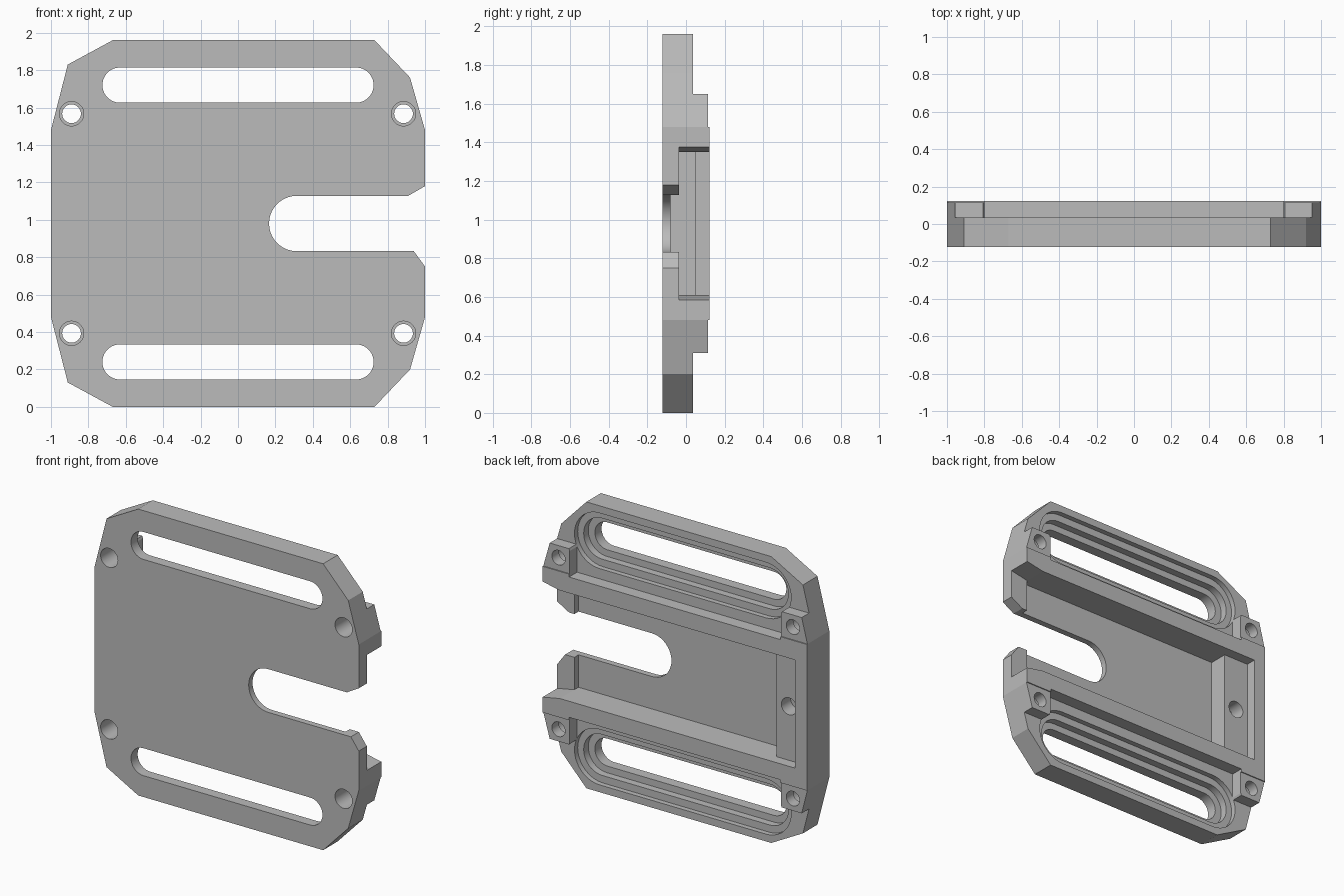
import bpy, bmesh, math

cube = bpy.data.objects.get("Cube")
if cube:
    bpy.data.objects.remove(cube, do_unlink=True)

FRONT, BACK, STEP = -0.122, 0.122, 0.035   # depth levels
MID = 0.98                                 # height of the symmetry line


def prism(name, outline, y0, y1):
    """Extrude an (x, z) outline from depth y0 to y1."""
    bm = bmesh.new()
    face = bm.faces.new([bm.verts.new((x, y0, z)) for x, z in outline])
    new = bmesh.ops.extrude_face_region(bm, geom=[face])["geom"]
    verts = [v for v in new if isinstance(v, bmesh.types.BMVert)]
    bmesh.ops.translate(bm, vec=(0, y1 - y0, 0), verts=verts)
    bmesh.ops.recalc_face_normals(bm, faces=bm.faces)
    mesh = bpy.data.meshes.new(name)
    bm.to_mesh(mesh)
    bm.free()
    obj = bpy.data.objects.new(name, mesh)
    bpy.context.scene.collection.objects.link(obj)
    return obj


def arc(cx, cz, r, start, end, n):
    return [(cx + r * math.cos(math.radians(start + (end - start) * i / n)),
             cz + r * math.sin(math.radians(start + (end - start) * i / n)))
            for i in range(n + 1)]


def circle(cx, cz, r):
    return arc(cx, cz, r, 0, 360, 40)[:-1]


def stadium(cz, half_length, r):
    c = half_length - r
    return arc(c, cz, r, -90, 90, 20) + arc(-c, cz, r, 90, 270, 20)


def box(x0, x1, z0, z1):
    return [(x0, z0), (x1, z0), (x1, z1), (x0, z1)]


def cut(outline, y0, y1):
    cutter = prism("cutter", outline, y0, y1)
    cutter.hide_render = True
    mod = plate.modifiers.new("cut", "BOOLEAN")
    mod.operation, mod.solver, mod.object = "DIFFERENCE", "EXACT", cutter
    bpy.ops.object.modifier_apply(modifier=mod.name)
    bpy.data.objects.remove(cutter, do_unlink=True)


# Main body with chamfered corners
plate = prism("mounting_plate", [
    (-1, 0.48), (-0.91, 0.13), (-0.67, 0), (0.73, 0), (0.92, 0.2), (1, 0.48),
    (1, 1.48), (0.92, 1.76), (0.73, 1.96), (-0.67, 1.96), (-0.91, 1.83), (-1, 1.48)],
    FRONT, BACK)
bpy.context.view_layer.objects.active = plate
plate.select_set(True)

# Lower back level at both ends, leaving ridges and screw bosses; then strap slots
for s in (1, -1):
    def mirror(points):
        return [(x, MID + s * (z - MID)) for x, z in points]

    cut(mirror(box(-1.2, 1.2, 1.48, 2.2)), 0.115, 0.3)
    cut(mirror([(-1.2, 1.65), (-0.8, 1.65), (-0.8, 1.46), (0.8, 1.46),
                (0.8, 1.65), (1.2, 1.65), (1.2, 2.2), (-1.2, 2.2)]), STEP, 0.3)
    slot_z = MID + s * 0.74
    cut(stadium(slot_z, 0.82, 0.19), 0.0, 0.3)
    cut(stadium(slot_z, 0.775, 0.14), -0.05, 0.3)
    cut(stadium(slot_z, 0.725, 0.094), -0.3, 0.3)

    # Screw holes, counterbored from the front
    for x in (-0.89, 0.885):
        cut(circle(x, MID + s * 0.587, 0.05), -0.3, 0.3)
        cut(circle(x, MID + s * 0.587, 0.065), -0.3, 0.04)

# Sliding channel, end platform with blind hole, and flared entrance lip
cut(box(-0.72, 0.87, MID - 0.37, MID + 0.37), -0.08, 0.3)
cut(box(-0.91, -0.6, MID - 0.37, MID + 0.37), 0.05, 0.3)
cut([(0.8, MID - 0.37), (0.87, MID - 0.37), (1, MID - 0.395), (1.1, MID - 0.395),
     (1.1, MID + 0.395), (1, MID + 0.395), (0.87, MID + 0.37), (0.8, MID + 0.37)],
    -0.035, 0.3)
cut(circle(-0.815, MID, 0.058), -0.05, 0.3)

# Open notch on one side
cut(arc(0.314, MID, 0.148, 90, 270, 20) +
    [(0.94, 0.832), (1, 0.75), (1.1, 0.62), (1.1, 1.235), (1, 1.18), (0.91, 1.128)],
    -0.3, 0.3)

# Colour and shading
grey = bpy.data.materials.new("light_grey")
grey.use_nodes = True
colour = (0.5, 0.5, 0.5, 1)
grey.diffuse_color = colour
grey.node_tree.nodes["Principled BSDF"].inputs["Base Color"].default_value = colour
plate.data.materials.clear()
plate.data.materials.append(grey)
bpy.ops.object.shade_smooth_by_angle(angle=math.radians(10))
